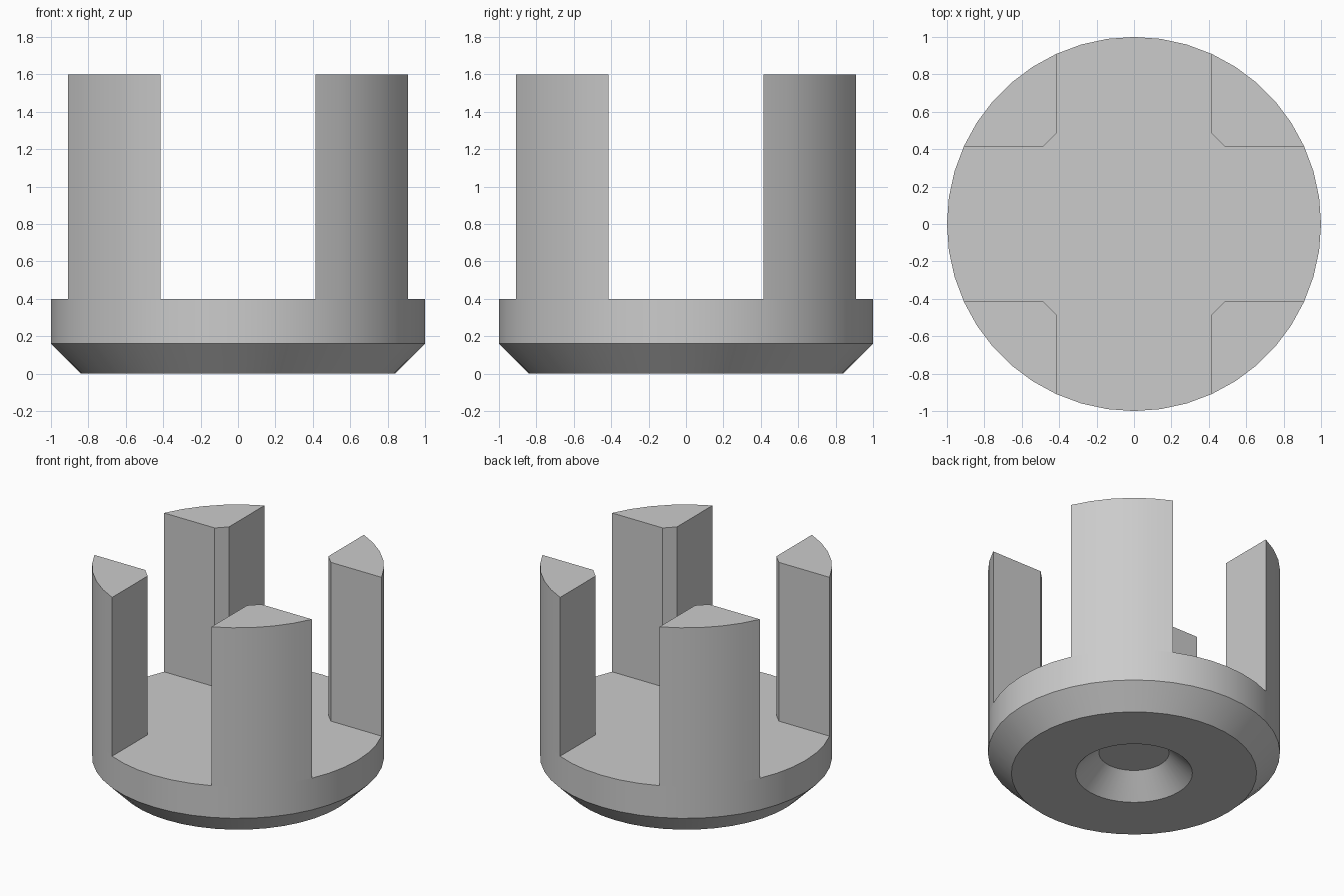
import bpy, bmesh, math

cube = bpy.data.objects.get("Cube")
if cube:
    bpy.data.objects.remove(cube, do_unlink=True)

SEGMENTS = 44
STEP = math.tau / SEGMENTS
BASE_TOP, PILLAR_TOP = 0.4, 1.6

grey = bpy.data.materials.new("plain grey")
grey.use_nodes = True
colour = (0.6, 0.6, 0.6, 1)
grey.diffuse_color = colour
grey.node_tree.nodes["Principled BSDF"].inputs["Base Color"].default_value = colour


def finish(name, bm):
    """Turn a bmesh into a smooth-shaded grey object with sharp edges."""
    bmesh.ops.recalc_face_normals(bm, faces=bm.faces)
    mesh = bpy.data.meshes.new(name)
    bm.to_mesh(mesh)
    bm.free()
    mesh.materials.append(grey)
    obj = bpy.data.objects.new(name, mesh)
    bpy.context.collection.objects.link(obj)
    bpy.ops.object.select_all(action="DESELECT")
    obj.select_set(True)
    bpy.context.view_layer.objects.active = obj
    bpy.ops.object.shade_smooth_by_angle(angle=math.radians(30))
    return obj


# Round base: chamfered rim, with a conical recess underneath
profile = [(0.24, 0.16), (0.4, 0), (0.84, 0), (1, 0.16), (1, BASE_TOP)]
bm = bmesh.new()
rings = [[bm.verts.new((r * math.cos(i * STEP), r * math.sin(i * STEP), z))
          for i in range(SEGMENTS)] for r, z in profile]
for low, high in zip(rings, rings[1:]):
    for i in range(SEGMENTS):
        j = (i + 1) % SEGMENTS
        bm.faces.new((low[i], low[j], high[j], high[i]))
bm.faces.new(rings[0])
bm.faces.new(rings[-1])
finish("base", bm)

# Four upright pillars: rim arc outside, chamfered corner inside
inner = math.sin(3 * STEP)
outline = [(math.cos(i * STEP), math.sin(i * STEP)) for i in range(3, 9)]
outline += [(inner, inner + 0.07), (inner + 0.07, inner)]
names = ["back_left", "back_right", "front_right", "front_left"]
for k, name in enumerate(names):
    turn = k * math.pi / 2
    c, s = math.cos(turn), math.sin(turn)
    bm = bmesh.new()
    foot = bm.faces.new([bm.verts.new((x * c - y * s, x * s + y * c, BASE_TOP))
                         for x, y in outline])
    extruded = bmesh.ops.extrude_face_region(bm, geom=[foot], use_keep_orig=True)
    top = [v for v in extruded["geom"] if isinstance(v, bmesh.types.BMVert)]
    bmesh.ops.translate(bm, verts=top, vec=(0, 0, PILLAR_TOP - BASE_TOP))
    finish(name + "_pillar", bm)
